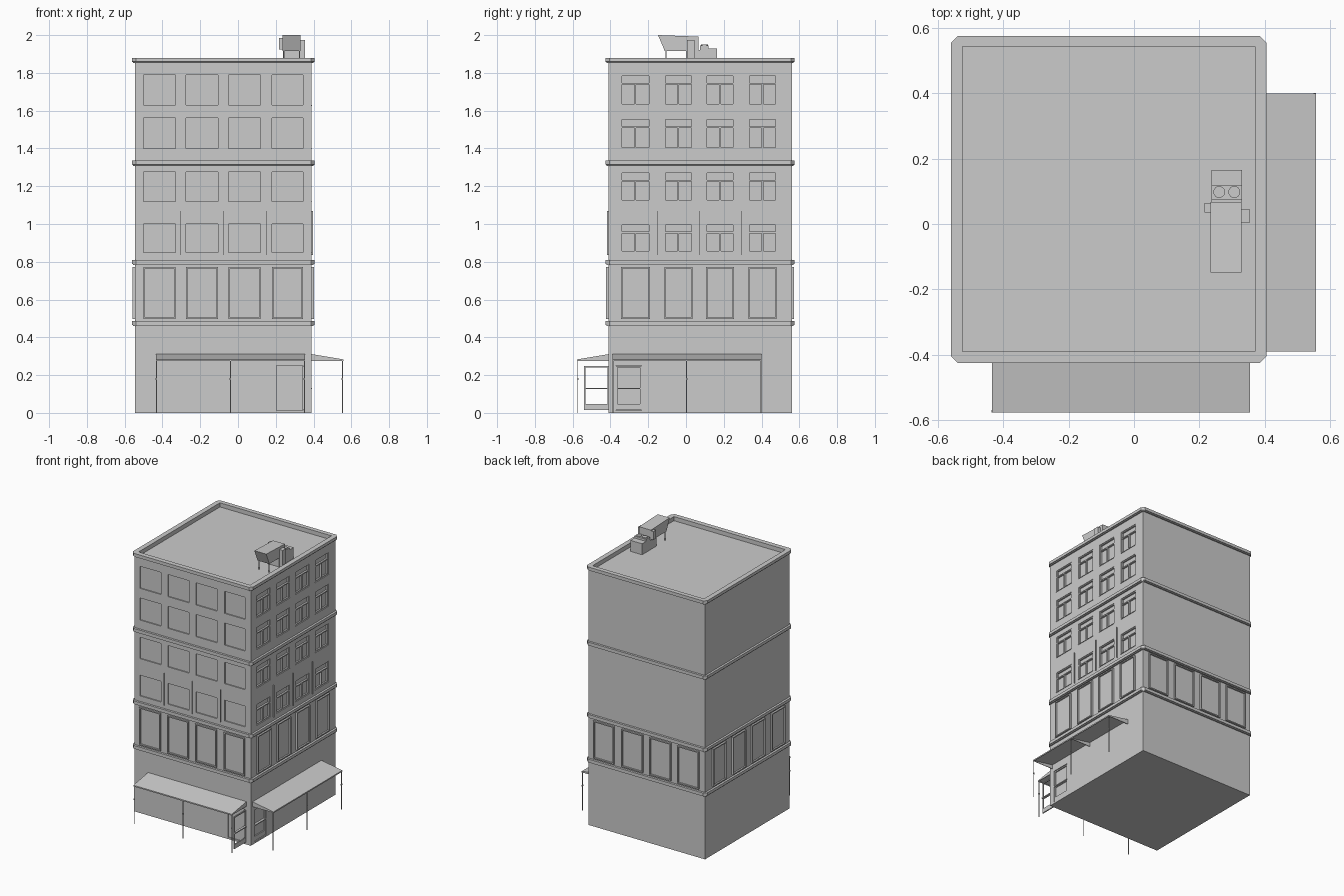
import bpy, bmesh, math

if "Cube" in bpy.data.objects:
    bpy.data.objects.remove(bpy.data.objects["Cube"])

X0, X1, Y0, Y1 = -0.545, 0.39, -0.41, 0.56   # main wall planes


def P(side, u, d, z):
    """Point on a wall: u along it, d outwards, z up."""
    return {'front': (u, Y0 - d, z), 'right': (X1 + d, u, z),
            'back': (u, Y1 + d, z), 'left': (X0 - d, u, z),
            'roof': (u, d, z)}[side]


def finish(name, bm):
    bmesh.ops.recalc_face_normals(bm, faces=bm.faces)
    me = bpy.data.meshes.new(name)
    bm.to_mesh(me)
    bm.free()
    ob = bpy.data.objects.new(name, me)
    bpy.context.collection.objects.link(ob)
    return ob


def loft(bm, rings):
    """Closed solid through rings of equal point count."""
    rings = [[bm.verts.new(p) for p in r] for r in rings]
    bm.faces.new(rings[0][::-1])
    bm.faces.new(rings[-1])
    for a, b in zip(rings, rings[1:]):
        for i in range(len(a)):
            j = (i + 1) % len(a)
            bm.faces.new((a[i], a[j], b[j], b[i]))


def prism(bm, side, prof, u0, u1):
    """Extrude a (d, z) profile from u0 to u1 along a wall."""
    loft(bm, [[P(side, u, d, z) for d, z in prof] for u in (u0, u1)])


def box(bm, side, u0, u1, d0, d1, z0, z1):
    prism(bm, side, [(d0, z0), (d1, z0), (d1, z1), (d0, z1)], u0, u1)


def frame(bm, side, u0, u1, d0, d1, z0, z1, t):
    box(bm, side, u0, u0 + t, d0, d1, z0, z1)
    box(bm, side, u1 - t, u1, d0, d1, z0, z1)
    box(bm, side, u0 + t, u1 - t, d0, d1, z0, z0 + t)
    box(bm, side, u0 + t, u1 - t, d0, d1, z1 - t, z1)


def cut(ob, cutter):
    m = ob.modifiers.new('cut', 'BOOLEAN')
    m.operation, m.solver, m.object = 'DIFFERENCE', 'EXACT', cutter
    cutter.hide_render = True
    cutter.hide_set(True)


FRONT = [(-0.50, -0.33), (-0.275, -0.105), (-0.05, 0.12), (0.18, 0.345)]
RIGHT = [(-0.345, -0.19), (-0.115, 0.035), (0.105, 0.255), (0.33, 0.48)]
ROWS = [(0.85, 1.0), (1.12, 1.275), (1.40, 1.56), (1.63, 1.79)]

# main block
bm = bmesh.new()
box(bm, 'roof', X0, X1, Y0, Y1, 0, 1.875)
body = finish('building_body', bm)

# window recess cutter
bm = bmesh.new()
for z0, z1 in ROWS:
    for u0, u1 in FRONT:
        box(bm, 'front', u0, u1, -0.008, 0.02, z0, z1)
    for u0, u1 in RIGHT:
        box(bm, 'right', u0, u1, -0.015, 0.02, z0, z1)
box(bm, 'front', 0.205, 0.345, -0.008, 0.02, 0.012, 0.25)
box(bm, 'right', -0.37, -0.235, -0.015, 0.02, 0.012, 0.25)
cut(body, finish('recess_cutter', bm))

# roof well cutter, shared with top cornice
bm = bmesh.new()
box(bm, 'roof', -0.525, 0.37, -0.39, 0.543, 1.85, 1.95)
well = finish('roof_well_cutter', bm)
cut(body, well)

# cornice bands with chamfered corners and a stepped underside
for i, z in enumerate((0.459, 0.783, 1.308, 1.853)):
    bm = bmesh.new()
    rings = []
    for e, c, h in ((0.010, 0.014, 0), (0.010, 0.014, 0.005),
                    (0.0155, 0.02, 0.006), (0.0155, 0.02, 0.027)):
        x0, x1, y0, y1 = X0 - e, X1 + e, Y0 - e, Y1 + e
        pts = [(x0 + c, y0), (x1 - c, y0), (x1, y0 + c), (x1, y1 - c),
               (x1 - c, y1), (x0 + c, y1), (x0, y1 - c), (x0, y0 + c)]
        rings.append([(x, y, z + h) for x, y in pts])
    loft(bm, rings)
    ob = finish(f'cornice_{i + 1}', bm)
    if i == 3:
        well_low = well.copy()
        well_low.data = well.data.copy()
        well_low.name = 'cornice_well_cutter'
        well_low.location.z = -0.02
        bpy.context.collection.objects.link(well_low)
        cut(ob, well_low)

# second floor display panels on all four sides
for side in ('front', 'right', 'back', 'left'):
    bm = bmesh.new()
    for u0, u1 in (FRONT if side in ('front', 'back') else RIGHT):
        frame(bm, side, u0, u1, -0.005, 0.013, 0.498, 0.772, 0.008)
        box(bm, side, u0 + 0.006, u1 - 0.006, -0.005, 0.002, 0.505, 0.765)
    finish(f'{side}_showroom_windows', bm)

# right side window frames with T bars and sills
bm = bmesh.new()
for z0, z1 in ROWS:
    for u0, u1 in RIGHT:
        m, t = (u0 + u1) / 2, z0 + 0.7 * (z1 - z0)
        frame(bm, 'right', u0, u1, -0.016, -0.004, z0, z1, 0.006)
        box(bm, 'right', u0, u1, -0.016, -0.002, t - 0.004, t + 0.004)
        box(bm, 'right', m - 0.004, m + 0.004, -0.016, -0.002, z0, t)
        box(bm, 'right', u0 - 0.002, u1 + 0.002, -0.005, 0.003, z0 - 0.004, z0)
finish('right_window_frames', bm)

# slim upright blades between the lowest windows
for side, spans in (('front', FRONT), ('right', RIGHT)):
    bm = bmesh.new()
    for a, b in zip(spans, spans[1:]):
        u = (a[1] + b[0]) / 2
        box(bm, side, u - 0.001, u + 0.001, -0.002, 0.008, 0.835, 1.07)
    finish(f'{side}_wall_blades', bm)

# awnings with brackets and posts
for side, u0, um, u1 in (('front', -0.435, -0.04, 0.355), ('right', -0.39, 0.003, 0.40)):
    bm = bmesh.new()
    prism(bm, side, [(0, 0.311), (0.168, 0.283), (0.168, 0.274), (0.164, 0.274),
                     (0.164, 0.279), (0, 0.306)], u0, u1)
    for u in (u0, um - 0.002, u1 - 0.004):
        prism(bm, side, [(0, 0.308), (0.165, 0.281), (0.165, 0.276), (0, 0.276)], u, u + 0.004)
    finish(f'{side}_awning', bm)
    bm = bmesh.new()
    for u in (u0 + 0.003, um, u1 - 0.003):
        box(bm, side, u - 0.002, u + 0.002, 0.161, 0.165, 0, 0.28)
        box(bm, side, u - 0.004, u + 0.004, 0.159, 0.167, 0.175, 0.185)
    finish(f'{side}_awning_posts', bm)

# front door standing open, and closed side door
for name, u0, u1, d0 in (('open_front_door', -0.54, -0.408, -0.048),
                         ('side_door', -0.37, -0.235, -0.012)):
    bm = bmesh.new()
    d1 = d0 + 0.008
    frame(bm, 'right', u0, u1, d0, d1, 0.015, 0.248, 0.008)
    box(bm, 'right', u0 + 0.004, u1 - 0.004, d0, d1, 0.017, 0.048)
    box(bm, 'right', u0, u1, d0 - 0.003, d1 + 0.006, 0.126, 0.133)
    finish(name, bm)

# rooftop ventilation unit
bm = bmesh.new()
prism(bm, 'roof', [(-0.148, 2.0), (0.067, 1.992), (0.067, 1.915), (-0.112, 1.915)], 0.235, 0.33)
box(bm, 'roof', 0.216, 0.236, 0.035, 0.065, 1.925, 1.985)
finish('roof_duct', bm)
bm = bmesh.new()
box(bm, 'roof', 0.238, 0.33, 0.0, 0.075, 1.848, 1.92)
box(bm, 'roof', 0.237, 0.331, 0.075, 0.12, 1.848, 1.945)
box(bm, 'roof', 0.237, 0.331, 0.12, 0.165, 1.848, 1.93)
box(bm, 'roof', 0.33, 0.355, 0.005, 0.045, 1.848, 1.975)
for u in (0.24, 0.322):
    box(bm, 'roof', u, u + 0.005, -0.108, -0.103, 1.848, 1.93)
finish('roof_unit', bm)
for i, x in enumerate((0.261, 0.307)):
    bpy.ops.mesh.primitive_cylinder_add(vertices=16, radius=0.018, depth=0.006,
                                        location=(x, 0.098, 1.947))
    bpy.context.object.name = f'roof_fan_{i + 1}'
